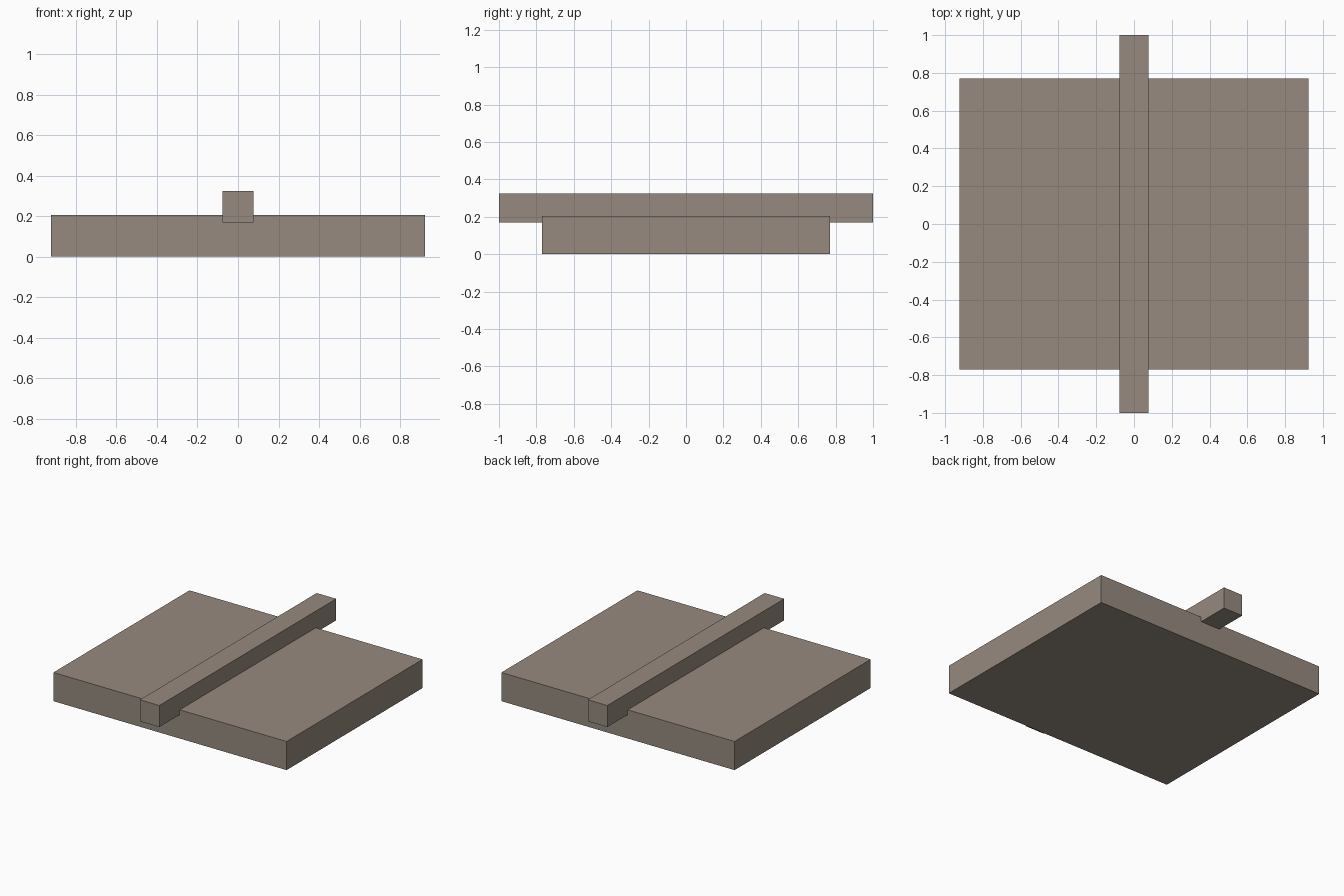
import bpy

if "Cube" in bpy.data.objects:
    bpy.data.objects.remove(bpy.data.objects["Cube"])

# Single warm grey-brown colour
mat = bpy.data.materials.new("warm_grey")
mat.diffuse_color = (0.305, 0.254, 0.214, 1.0)
mat.use_nodes = True
mat.node_tree.nodes["Principled BSDF"].inputs["Base Color"].default_value = mat.diffuse_color


def box(name, size, z_min):
    """Box centred on x and y, with its underside at z_min."""
    bpy.ops.mesh.primitive_cube_add(size=1, location=(0, 0, z_min + size[2] / 2))
    ob = bpy.context.object
    ob.name = name
    ob.scale = size
    bpy.ops.object.transform_apply(location=False, rotation=False, scale=True)
    ob.data.materials.append(mat)
    return ob


# Wide flat slab
box("base_slab", (1.846, 1.538, 0.205), 0.0)

# Long square bar sunk slightly into the slab, overhanging front and back
box("cross_bar", (0.154, 2.0, 0.154), 0.17)
